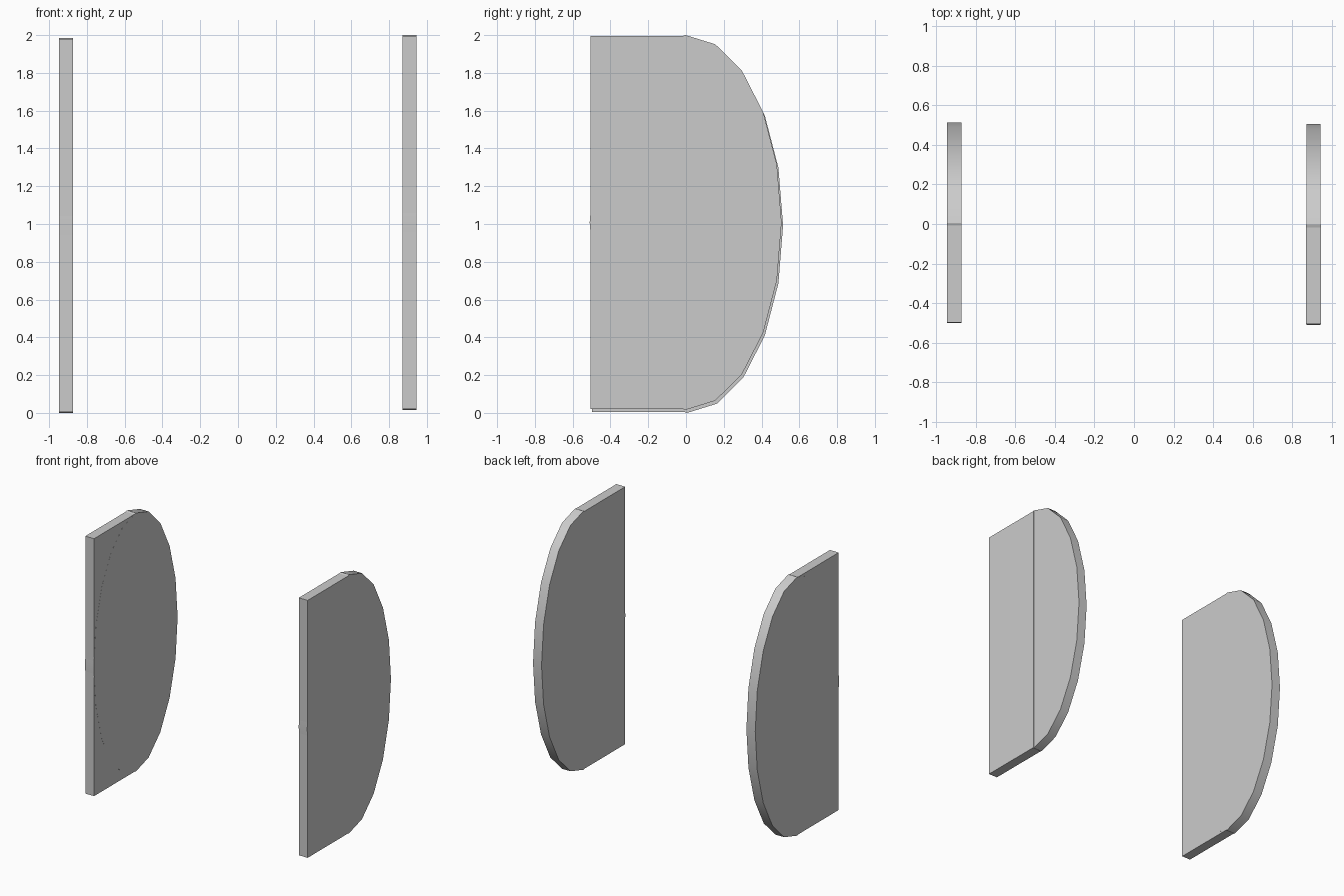
import bpy
from math import radians

cube = bpy.data.objects.get("Cube")
if cube:
    bpy.data.objects.remove(cube)

grey = bpy.data.materials.new("plain_grey")
grey.use_nodes = True
grey.diffuse_color = (0.6, 0.6, 0.6, 1)
grey.node_tree.nodes["Principled BSDF"].inputs["Base Color"].default_value = (0.6, 0.6, 0.6, 1)


def finish(name):
    obj = bpy.context.object
    obj.name = name
    obj.data.materials.append(grey)
    bpy.ops.object.transform_apply(location=False, rotation=True, scale=True)
    bpy.ops.object.shade_smooth_by_angle(angle=radians(30))


def panel(side, x, y, z, disc_width, slab_width):
    # Oval disc whose back half forms the rounded edge
    bpy.ops.mesh.primitive_cylinder_add(vertices=20, radius=1, depth=1,
                                        location=(x, y, z), rotation=(0, radians(90), 0))
    bpy.context.object.scale = (0.992, 0.508, disc_width)
    finish(side + "_rounded_back")
    # Straight slab covering the front half
    bpy.ops.mesh.primitive_cube_add(size=1, location=(x, y - 0.252, z))
    bpy.context.object.scale = (slab_width, 0.504, 1.975)
    finish(side + "_front_slab")


panel("left", 0.908, -0.002, 1.008, 0.072, 0.075)
panel("right", -0.91, 0.006, 0.992, 0.075, 0.074)
